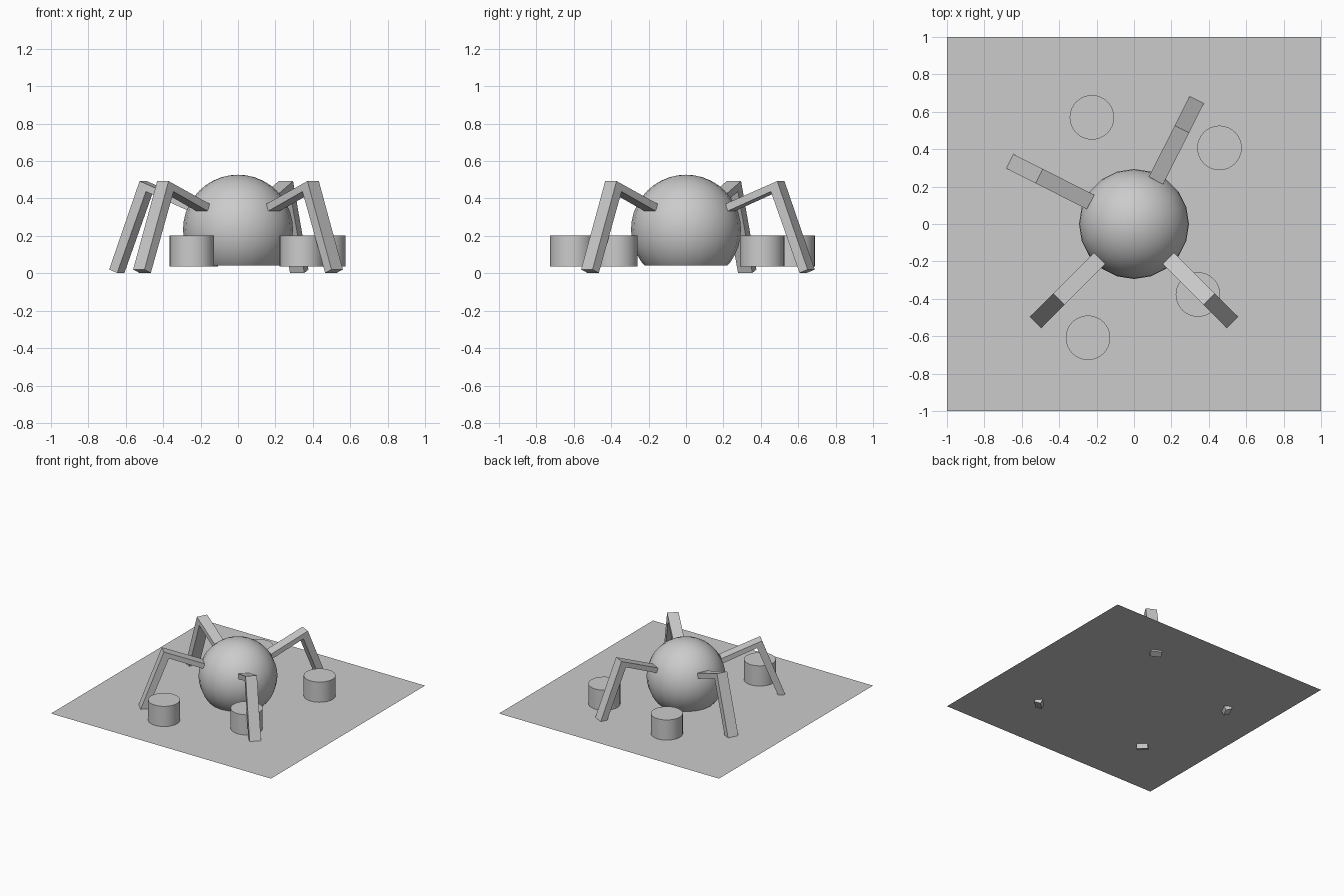
import bpy, bmesh, math
from mathutils import Matrix, Vector

if "Cube" in bpy.data.objects:
    bpy.data.objects.remove(bpy.data.objects["Cube"])

BASE_Z = 0.037


def make_object(name, bm, smooth=False):
    bmesh.ops.recalc_face_normals(bm, faces=bm.faces[:])
    mesh = bpy.data.meshes.new(name)
    bm.to_mesh(mesh)
    bm.free()
    obj = bpy.data.objects.new(name, mesh)
    bpy.context.collection.objects.link(obj)
    if smooth:
        bpy.ops.object.select_all(action='DESELECT')
        obj.select_set(True)
        bpy.context.view_layer.objects.active = obj
        bpy.ops.object.shade_smooth_by_angle(angle=math.radians(35))
    return obj


# Flat square floor sheet
bm = bmesh.new()
bmesh.ops.create_grid(bm, x_segments=1, y_segments=1, size=1,
                      matrix=Matrix.Translation((0, 0, BASE_Z)))
make_object("floor_sheet", bm)

# Round body, cut flat where it meets the floor
bm = bmesh.new()
bmesh.ops.create_uvsphere(bm, u_segments=20, v_segments=20, radius=0.294,
                          matrix=Matrix.Translation((0, 0, 0.233)))
bmesh.ops.bisect_plane(bm, geom=bm.verts[:] + bm.edges[:] + bm.faces[:],
                       plane_co=(0, 0, BASE_Z + 0.004), plane_no=(0, 0, 1),
                       clear_inner=True)
bmesh.ops.holes_fill(bm, edges=[e for e in bm.edges if e.is_boundary])
make_object("body", bm, smooth=True)

# Bent legs: a side profile (radius, height) extruded to the leg width
UPPER = [(0.260, 0.372), (0.260, 0.328), (0.530, 0.437), (0.568, 0.493)]
LOWER = [(0.568, 0.493), (0.530, 0.437), (0.702, 0.002), (0.750, 0.020)]
LEG_WIDTH = 0.086


def leg(name, degrees):
    bm = bmesh.new()
    outline = [UPPER[0], UPPER[1], UPPER[2], LOWER[2], LOWER[3], UPPER[3]]
    sides = []
    for y in (-LEG_WIDTH / 2, LEG_WIDTH / 2):
        sides.append([bm.verts.new((r, y, z)) for r, z in outline])
    a, b = sides
    for side in sides:
        bm.faces.new((side[0], side[1], side[2], side[5]))
        bm.faces.new((side[5], side[2], side[3], side[4]))
    for i in range(6):
        j = (i + 1) % 6
        bm.faces.new((a[i], a[j], b[j], b[i]))
    bm.transform(Matrix.Rotation(math.radians(degrees), 4, 'Z'))
    make_object(name, bm)


for name, degrees in (("back_right_leg", 63.2), ("back_left_leg", 153.2),
                      ("front_left_leg", 225), ("front_right_leg", 315)):
    leg(name, degrees)

# Short drums standing around the body
DRUM_TOP = 0.203
for i, (x, y) in enumerate(((-0.225, 0.57), (0.457, 0.407),
                            (0.342, -0.377), (-0.246, -0.608))):
    bm = bmesh.new()
    bmesh.ops.create_cone(bm, cap_ends=True, segments=32, radius1=0.119,
                          radius2=0.119, depth=DRUM_TOP - BASE_Z,
                          matrix=Matrix.Translation((x, y, (DRUM_TOP + BASE_Z) / 2)))
    make_object(f"drum_{i + 1}", bm, smooth=True)
